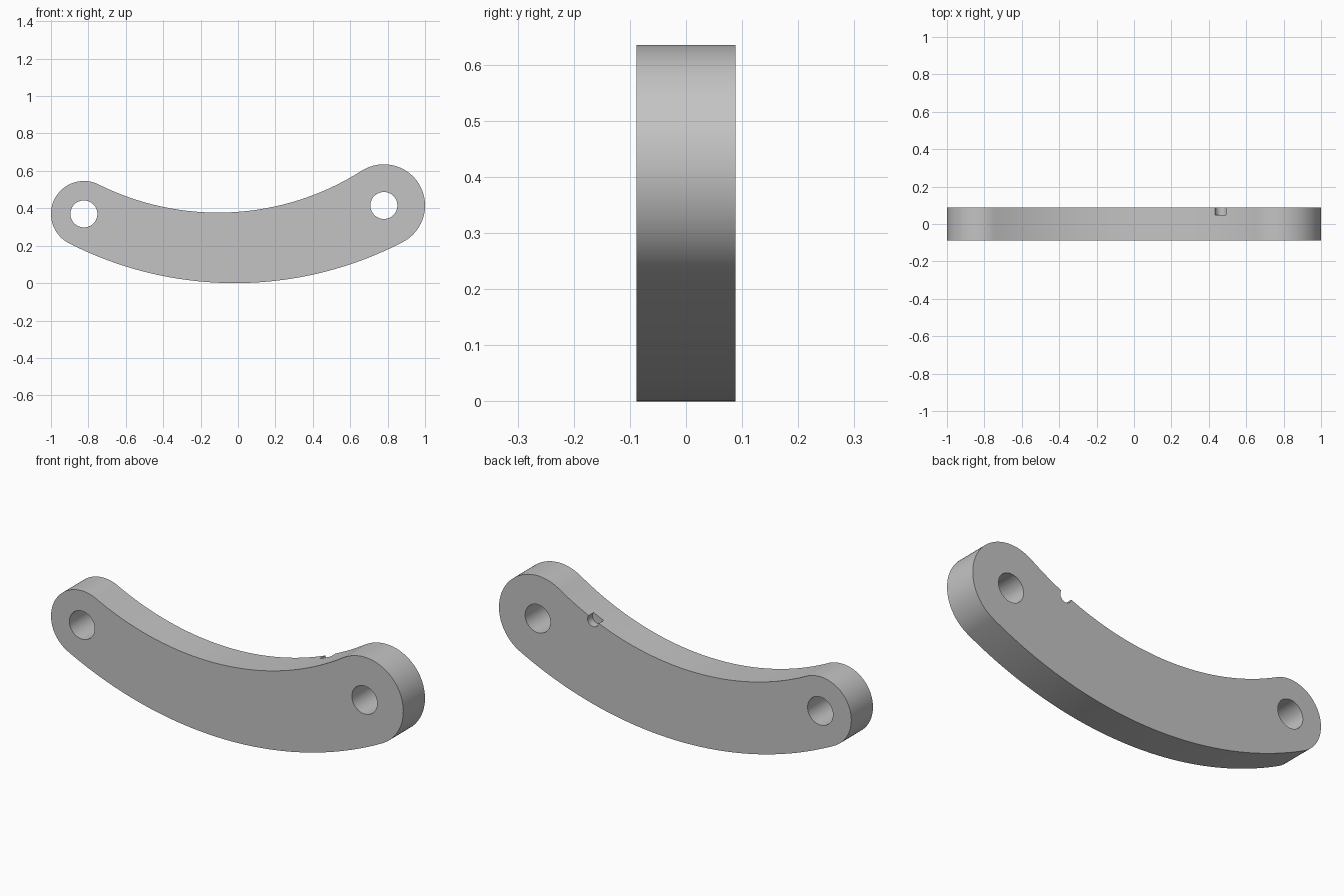
import bpy
import bmesh
from math import atan2, cos, sin, pi
from mathutils import Vector, Matrix

cube = bpy.data.objects.get("Cube")
if cube:
    bpy.data.objects.remove(cube, do_unlink=True)

grey = bpy.data.materials.new("plain grey")
grey.use_nodes = True
colour = (0.55, 0.55, 0.55, 1)
grey.diffuse_color = colour
grey.node_tree.nodes["Principled BSDF"].inputs["Base Color"].default_value = colour

HALF = 0.088                      # half thickness
HOLE = 0.072                      # pin hole radius
left_pin, left_r = Vector((-0.824, 0.37)), 0.176
right_pin, right_r = Vector((0.78, 0.415)), 0.22
belly, belly_r = Vector((-0.0175, 1.95)), 1.95     # lower edge arc
back, back_r = Vector((-0.107, 1.807)), 1.43       # upper edge arc


def add_object(name, bm):
    bmesh.ops.recalc_face_normals(bm, faces=bm.faces)
    mesh = bpy.data.meshes.new(name)
    bm.to_mesh(mesh)
    bm.free()
    mesh.materials.append(grey)
    obj = bpy.data.objects.new(name, mesh)
    bpy.context.collection.objects.link(obj)
    return obj


def angle(v):
    return atan2(v.y, v.x)


def arc(centre, r, start, end, steps):
    """Points along an arc, leaving out the last one."""
    return [centre + r * Vector((cos(t), sin(t)))
            for t in (start + (end - start) * i / steps for i in range(steps))]


def cylinder(name, x, z, r, y0, y1):
    bm = bmesh.new()
    place = Matrix.Translation((x, (y0 + y1) / 2, z)) @ Matrix.Rotation(pi / 2, 4, 'X')
    bmesh.ops.create_cone(bm, cap_ends=True, segments=64, radius1=r, radius2=r,
                          depth=y1 - y0, matrix=place)
    obj = add_object(name, bm)
    obj.hide_render = True
    return obj


# Curved bar: four tangent arcs, anticlockwise
low_left, low_right = angle(left_pin - belly), angle(right_pin - belly)
up_left, up_right = angle(left_pin - back), angle(right_pin - back)
outline = arc(belly, belly_r, low_left, low_right, 64)
outline += arc(right_pin, right_r, low_right, up_right + pi, 56)
outline += arc(back, back_r, up_right, up_left, 64)
outline += arc(left_pin, left_r, up_left + pi, low_left + 2 * pi, 56)

bm = bmesh.new()
face = bm.faces.new([bm.verts.new((p.x, -HALF, p.y)) for p in outline])
side = bmesh.ops.extrude_face_region(bm, geom=[face])["geom"]
bmesh.ops.translate(bm, vec=(0, 2 * HALF, 0),
                    verts=[v for v in side if isinstance(v, bmesh.types.BMVert)])
bar = add_object("curved_link_bar", bm)

# Pin holes and the small round notch on the rear upper edge
cutters = [
    cylinder("left_hole_cutter", left_pin.x, left_pin.y, HOLE, -1, 1),
    cylinder("right_hole_cutter", right_pin.x, right_pin.y, HOLE, -1, 1),
    cylinder("notch_cutter", 0.465, 0.49, 0.032, 0.048, 0.2),
]
bpy.ops.object.select_all(action='DESELECT')
bpy.context.view_layer.objects.active = bar
bar.select_set(True)
for cutter in cutters:
    cut = bar.modifiers.new(cutter.name, 'BOOLEAN')
    cut.operation = 'DIFFERENCE'
    cut.solver = 'EXACT'
    cut.object = cutter
    bpy.ops.object.modifier_apply(modifier=cut.name)
    bpy.data.objects.remove(cutter, do_unlink=True)

bpy.ops.object.shade_smooth_by_angle(angle=pi / 6)
